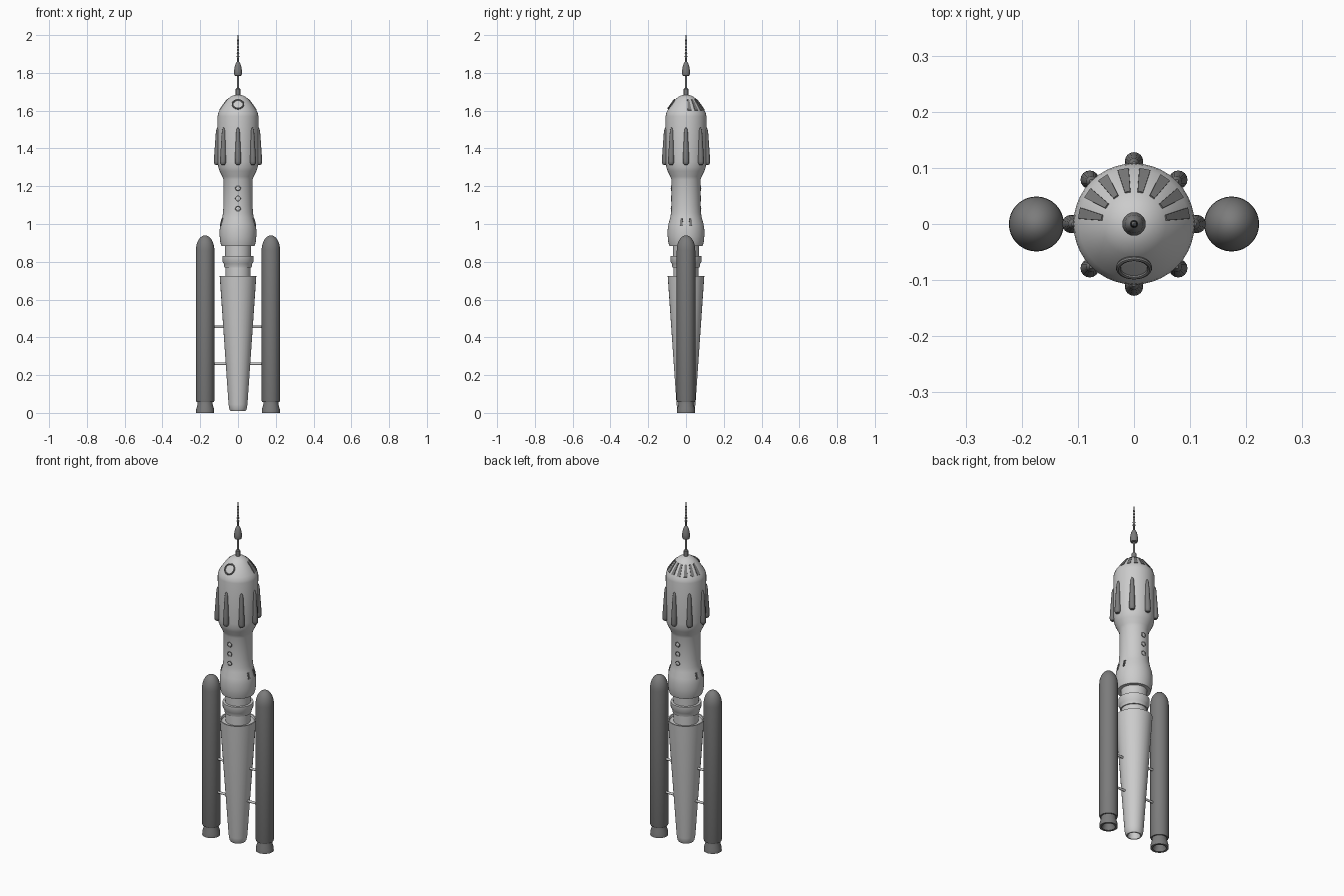
import bpy, bmesh, math
from mathutils import Vector, Matrix

if "Cube" in bpy.data.objects:
    bpy.data.objects.remove(bpy.data.objects["Cube"])

dark = bpy.data.materials.new("dark_grey")
dark.diffuse_color = (0.2, 0.2, 0.2, 1)
dark.use_nodes = True
dark.node_tree.nodes["Principled BSDF"].inputs["Base Color"].default_value = dark.diffuse_color


def finish(name, bm, mat=None, matrix=None, angle=35):
    bmesh.ops.remove_doubles(bm, verts=bm.verts, dist=1e-5)
    bmesh.ops.recalc_face_normals(bm, faces=bm.faces)
    me = bpy.data.meshes.new(name)
    bm.to_mesh(me)
    bm.free()
    ob = bpy.data.objects.new(name, me)
    bpy.context.collection.objects.link(ob)
    if matrix:
        ob.matrix_world = matrix
    if mat:
        me.materials.append(mat)
    bpy.ops.object.select_all(action='DESELECT')
    bpy.context.view_layer.objects.active = ob
    ob.select_set(True)
    bpy.ops.object.shade_smooth_by_angle(angle=math.radians(angle))
    return ob


def lathe(name, pts, mat=None, matrix=None, n=32, closed=False):
    """Revolve (radius, z) points about local z."""
    bm = bmesh.new()
    vs = [bm.verts.new((r, 0, z)) for r, z in pts]
    es = [bm.edges.new(p) for p in zip(vs, vs[1:])]
    if closed:
        es.append(bm.edges.new((vs[-1], vs[0])))
    bmesh.ops.spin(bm, geom=vs + es, axis=(0, 0, 1), cent=(0, 0, 0),
                   angle=math.tau, steps=n, use_merge=True)
    return finish(name, bm, mat, matrix)


def facing(loc, normal):
    return Matrix.Translation(loc) @ Vector(normal).to_track_quat('Z', 'Y').to_matrix().to_4x4()


def ring(name, r, tube, loc, normal):
    pts = [(r + tube * math.cos(a * math.tau / 8), tube * math.sin(a * math.tau / 8)) for a in range(8)]
    lathe(name, pts, dark, facing(loc, normal), 24, True)


# tail cone, open at the bottom
lathe("tail_cone", [(0, 0.05), (0.03, 0.05), (0.034, 0.01), (0.04, 0.01), (0.046, 0.02),
                    (0.05, 0.045), (0.097, 0.725), (0.09, 0.725), (0.086, 0.715), (0, 0.715)])
# stepped collars between tail and hull
lathe("collars", [(0, 0.70), (0.066, 0.70), (0.066, 0.77), (0.072, 0.77), (0.075, 0.79),
                  (0.082, 0.80), (0.082, 0.83), (0.068, 0.83), (0.07, 0.90), (0, 0.90)])
# upper hull with nose
nose = [(0.108, 1.57), (0.106, 1.583), (0.098, 1.602), (0.077, 1.633), (0.057, 1.659),
        (0.038, 1.675), (0.018, 1.683), (0, 1.685)]
lathe("upper_hull", [(0, 0.883), (0.088, 0.883), (0.094, 0.905), (0.097, 0.935), (0.097, 0.97),
                     (0.093, 1.0), (0.083, 1.035), (0.079, 1.06), (0.077, 1.1), (0.077, 1.235),
                     (0.083, 1.252), (0.097, 1.28), (0.104, 1.30), (0.107, 1.33)] + nose, n=40)

# antenna with bulb and beaded tip
lathe("antenna", [(0, 1.67), (0.012, 1.67), (0.012, 1.715), (0.0055, 1.72), (0.0055, 1.783),
                  (0.018, 1.785), (0.021, 1.795), (0.021, 1.81), (0.016, 1.84), (0.009, 1.855),
                  (0.004, 1.86), (0.004, 1.88), (0, 1.88)], dark, n=20)
tip = [(0, 1.87)]
for i in range(6):
    z = 1.88 + i * 0.017
    tip += [(0.0035, z), (0.0075 - i * 0.0005, z + 0.005), (0.0075 - i * 0.0005, z + 0.009), (0.0035, z + 0.013)]
lathe("antenna_tip", tip + [(0.002, 1.985), (0.0015, 2.0), (0, 2.0)], dark, n=12)

# eight tapered ribs around the capsule
rib = [(0, 0), (0.010, 0.002), (0.015, 0.009), (0.0165, 0.02), (0.015, 0.06), (0.0095, 0.175),
       (0.007, 0.19), (0.004, 0.197), (0, 0.199)]
for k in range(8):
    m = (Matrix.Rotation(k * math.pi / 4, 4, 'Z') @ Matrix.Translation((0.112, 0, 1.312))
         @ Matrix.Rotation(-0.025, 4, 'Y'))
    lathe("capsule_rib", rib, dark, m, 16)

# round hatch on the nose front
ring("nose_hatch_ring", 0.028, 0.0045, (0, -0.078, 1.634), (0, -0.81, 0.58))
lathe("nose_hatch_pane", [(0, -0.012), (0.027, -0.012), (0.027, 0.0), (0, 0.003)], None,
      facing((0, -0.078, 1.634), (0, -0.81, 0.58)), 24)

# fan of wedge slots over the back of the nose
for k in range(8):
    ang = math.radians(11.25 + 22.5 * k)
    bm = bmesh.new()
    rows = []
    for (r, z), w in zip(nose[2:5], (0.010, 0.0075, 0.005)):
        rows.append([bm.verts.new((r + 0.81 * o, s * w, z + 0.58 * o))
                     for s, o in ((-1, -0.004), (1, -0.004), (1, 0.0025), (-1, 0.0025))])
    for a, b in zip(rows, rows[1:]):
        for i in range(4):
            j = (i + 1) % 4
            bm.faces.new((a[i], a[j], b[j], b[i]))
    bm.faces.new(rows[0])
    bm.faces.new(rows[-1])
    finish("nose_slot", bm, dark, Matrix.Rotation(ang, 4, 'Z'))

# portholes front and back
for s in (-1, 1):
    for z in (1.08, 1.135, 1.19):
        ring("porthole_ring", 0.0125, 0.0025, (0, s * 0.078, z), (0, s, 0))
        lathe("porthole_pane", [(0, -0.006), (0.012, -0.006), (0.012, 0), (0, 0.003)], None,
              facing((0, s * 0.078, z), (0, s, 0)), 20)

# paired slot windows on each flank
for s in (-1, 1):
    for d in (-1, 1):
        bm = bmesh.new()
        bmesh.ops.create_cube(bm, size=1)
        bmesh.ops.scale(bm, vec=(0.012, 0.014, 0.042), verts=bm.verts)
        bmesh.ops.bevel(bm, geom=bm.edges[:], offset=0.003, segments=2, affect='EDGES')
        m = (Matrix.Rotation((0 if s > 0 else math.pi) + d * 0.27, 4, 'Z')
             @ Matrix.Translation((0.0885, 0, 1.01)) @ Matrix.Rotation(-0.27, 4, 'Y'))
        finish("flank_window", bm, dark, m)

# side boosters with flared hollow nozzles
booster = [(0, 0.04), (0.022, 0.04), (0.036, 0.0), (0.048, 0.0), (0.047, 0.02), (0.04, 0.045),
           (0.039, 0.058), (0.046, 0.058), (0.049, 0.066), (0.049, 0.86)]
booster += [(0.049 * math.cos(a * math.pi / 16), 0.86 + 0.08 * math.sin(a * math.pi / 16)) for a in range(1, 8)]
booster.append((0, 0.94))
for s in (-1, 1):
    lathe("booster", booster, dark, Matrix.Translation((s * 0.174, 0, 0)))
    # struts joining booster to tail
    for z in (0.26, 0.455):
        lathe("strut", [(0, 0), (0.0065, 0), (0.0065, 0.09), (0, 0.09)], None,
              facing((s * 0.05, 0, z), (s, 0, 0)), 12)
